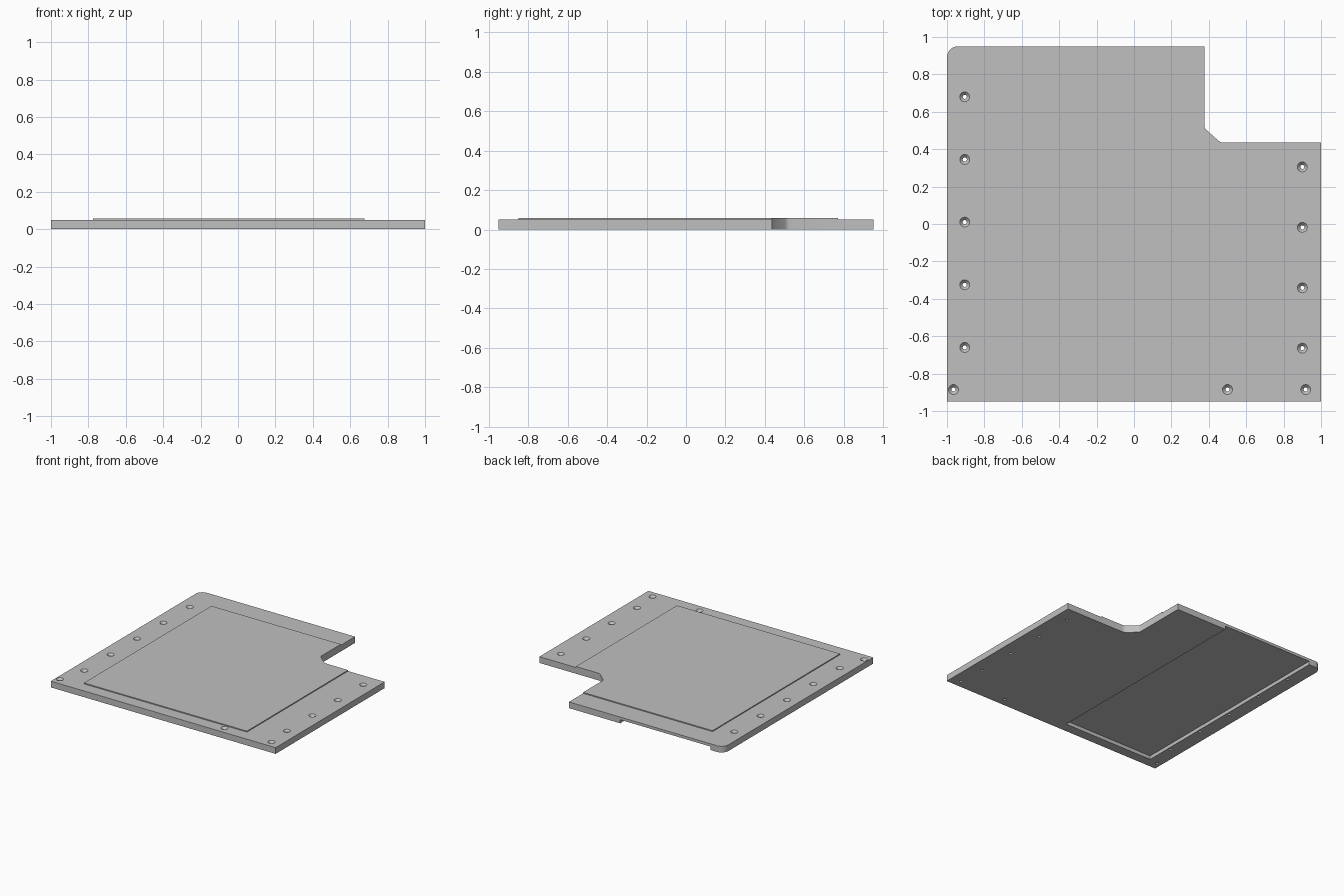
import bpy, bmesh, math

if "Cube" in bpy.data.objects:
    bpy.data.objects.remove(bpy.data.objects["Cube"], do_unlink=True)

PLATE_TOP, PANEL_TOP, POCKET_DEPTH = 0.05, 0.058, 0.028

grey = bpy.data.materials.new("plain grey")
grey.use_nodes = True
colour = (0.53, 0.53, 0.53, 1)
grey.diffuse_color = colour
grey.node_tree.nodes["Principled BSDF"].inputs["Base Color"].default_value = colour


def finish(name, bm):
    bmesh.ops.recalc_face_normals(bm, faces=bm.faces[:])
    mesh = bpy.data.meshes.new(name)
    bm.to_mesh(mesh)
    bm.free()
    mesh.materials.append(grey)
    obj = bpy.data.objects.new(name, mesh)
    bpy.context.collection.objects.link(obj)
    return obj


def prism(name, outline, low, high):
    """Extrude a flat outline between two heights."""
    bm = bmesh.new()
    face = bm.faces.new([bm.verts.new((x, y, low)) for x, y in outline])
    moved = bmesh.ops.extrude_face_region(bm, geom=[face])["geom"]
    for v in moved:
        if isinstance(v, bmesh.types.BMVert):
            v.co.z = high
    return finish(name, bm)


def screw_cutters(places):
    """Straight shanks that widen into a countersink at the top."""
    bm = bmesh.new()
    profile = [(0.011, -0.01), (0.011, 0.033), (0.036, 0.06)]
    count = 24
    for px, py in places:
        rings = [[bm.verts.new((px + r * math.cos(math.tau * i / count),
                                py + r * math.sin(math.tau * i / count), z))
                  for i in range(count)] for r, z in profile]
        for a, b in zip(rings, rings[1:]):
            for i in range(count):
                j = (i + 1) % count
                bm.faces.new((a[i], a[j], b[j], b[i]))
        bm.faces.new(rings[0])
        bm.faces.new(rings[-1])
    return finish("screw_hole_cutter", bm)


def cut(target, cutter):
    mod = target.modifiers.new("cut", "BOOLEAN")
    mod.operation = "DIFFERENCE"
    mod.solver = "EXACT"
    mod.object = cutter
    cutter.hide_render = True
    bpy.context.view_layer.objects.active = target
    bpy.ops.object.modifier_apply(modifier=mod.name)
    bpy.data.objects.remove(cutter, do_unlink=True)


# Softened diagonal inside the corner notch
notch = [(1, 0.435), (0.48, 0.435), (0.465, 0.437), (0.452, 0.445),
         (0.388, 0.502), (0.379, 0.512), (0.376, 0.525)]

# Main plate with one rounded back corner
radius = 0.06
rounded = [(-1 + radius - radius * math.sin(a), 0.95 - radius + radius * math.cos(a))
           for a in (math.pi / 2 * i / 10 for i in range(11))]
plate = prism("base_plate", [(-1, -0.95), (1, -0.95)] + notch + [(0.376, 0.95)] + rounded,
              0, PLATE_TOP)

# Underside pocket, open at the back edge
pocket = prism("pocket_cutter", [(-0.885, -0.87), (-0.08, -0.87), (-0.08, 1), (-0.885, 1)],
               -0.02, POCKET_DEPTH)
cut(plate, pocket)

# Countersunk screw holes along both sides and the front
holes = [(-0.905, 0.68 - 0.335 * i) for i in range(5)]
holes += [(0.9, 0.305 - 0.323 * i) for i in range(4)]
holes += [(x, -0.885) for x in (-0.965, 0.5, 0.918)]
cut(plate, screw_cutters(holes))

# Raised panel following the notch
panel = prism("raised_panel", [(-0.775, -0.85), (0.675, -0.85), (0.675, 0.435)] + notch[1:]
              + [(0.376, 0.77), (-0.775, 0.77)], PLATE_TOP, PANEL_TOP)

# Smooth the holes and rounded corner, keep all edges crisp
bpy.ops.object.select_all(action="DESELECT")
for obj in (plate, panel):
    obj.select_set(True)
bpy.context.view_layer.objects.active = plate
bpy.ops.object.shade_smooth_by_angle(angle=math.radians(30))
